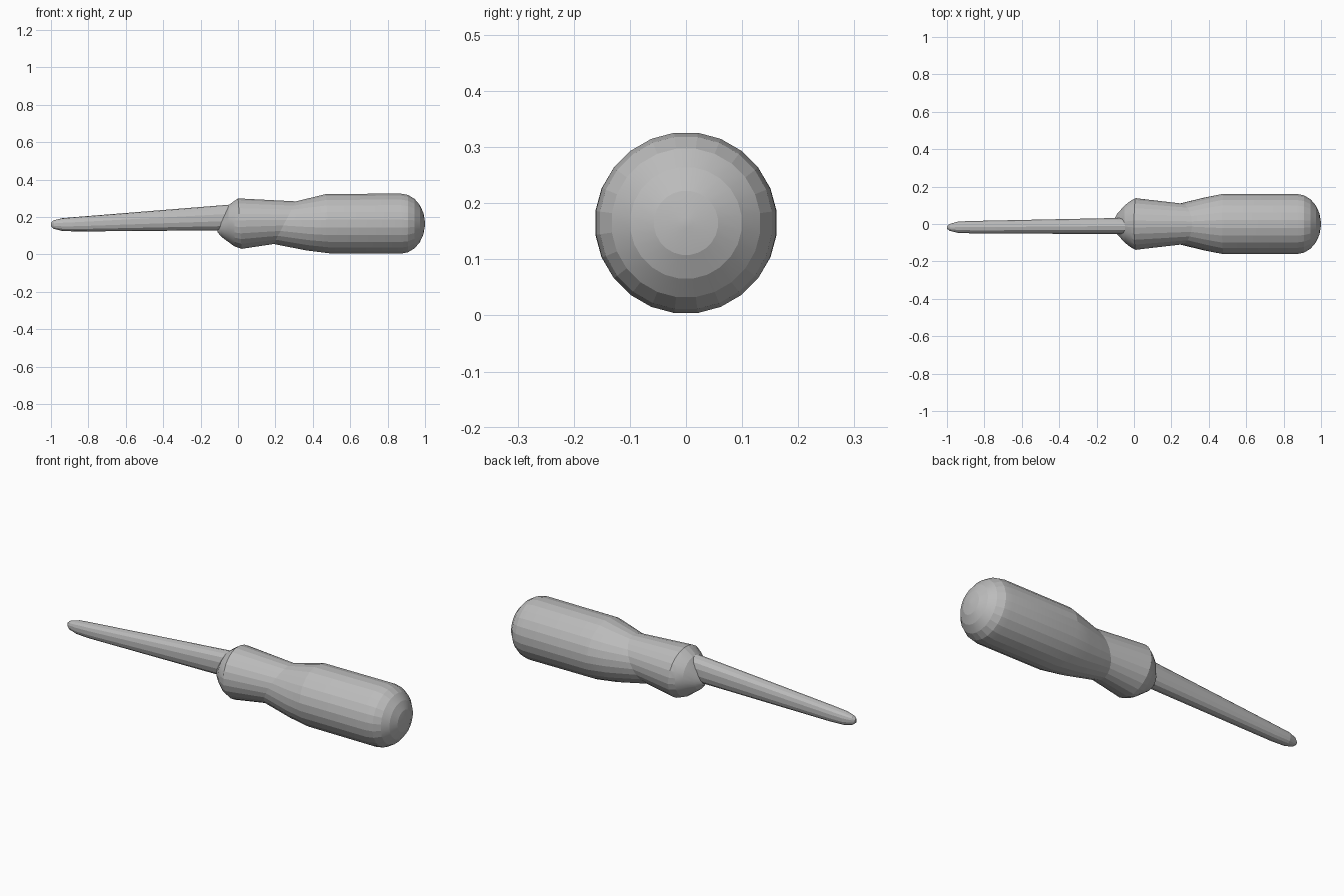
import bpy, bmesh
from math import cos, sin, pi, copysign

old = bpy.data.objects.get("Cube")
if old:
    bpy.data.objects.remove(old, do_unlink=True)

grey = bpy.data.materials.new("plain grey")
grey.use_nodes = True
colour = (0.5, 0.5, 0.5, 1)
grey.diffuse_color = colour
grey.node_tree.nodes["Principled BSDF"].inputs["Base Color"].default_value = colour


def loft(name, sections, sides, power=1.0):
    """Skin elliptical rings along x: (x, y, z, half width, half height, lean)."""
    bm = bmesh.new()
    rings = []
    for x, y, z, w, h, lean in sections:
        ring = []
        for i in range(sides):
            a = 2 * pi * (i + 0.5) / sides
            c, s = (copysign(abs(v) ** power, v) for v in (cos(a), sin(a)))
            ring.append(bm.verts.new((x + lean * h * s, y + w * c, z + h * s)))
        rings.append(ring)
    for a, b in zip(rings, rings[1:]):
        for i in range(sides):
            j = (i + 1) % sides
            bm.faces.new((a[i], a[j], b[j], b[i]))
    bm.faces.new(rings[0])
    bm.faces.new(rings[-1])
    bmesh.ops.recalc_face_normals(bm, faces=bm.faces)
    mesh = bpy.data.meshes.new(name)
    bm.to_mesh(mesh)
    bm.free()
    mesh.materials.append(grey)
    obj = bpy.data.objects.new(name, mesh)
    bpy.context.collection.objects.link(obj)
    bpy.ops.object.select_all(action="DESELECT")
    obj.select_set(True)
    bpy.context.view_layer.objects.active = obj
    bpy.ops.object.shade_smooth_by_angle(angle=pi / 15)
    return obj


# Handle: domed collar, slanted waist, straight grip and rounded butt
mid = 0.165
handle = [
    (-0.11, 0, 0.14, 0.02, 0.02, 0),
    (-0.09, 0, 0.15, 0.055, 0.055, 0),
    (-0.05, 0, mid, 0.1, 0.1, 0),
    (-0.02, 0, mid, 0.124, 0.122, 0),
    (0.01, 0, mid, 0.139, 0.136, -0.07),
    (0.25, 0, 0.17, 0.11, 0.115, 0.52),
    (0.39, 0, mid, 0.145, 0.145, 0.15),
    (0.48, 0, mid, 0.163, 0.16, -0.06),
]
for i in range(6):
    a = i * pi / 2 / 5.2
    r = 0.162 * cos(a)
    handle.append((0.87 + 0.13 * sin(a), 0, mid, r, r, 0))
loft("handle", handle, 24)

# Blade: tapering rounded bar ending in a blunt point
blade = [
    (-1.0, -0.018, 0.16, 0.007, 0.01, 0),
    (-0.985, -0.018, 0.16, 0.019, 0.023, 0),
    (-0.94, -0.017, 0.16, 0.031, 0.034, 0),
    (-0.86, -0.017, 0.162, 0.034, 0.039, 0),
    (0.0, -0.01, 0.2, 0.045, 0.07, 0),
]
loft("blade", blade, 14, 0.85)
